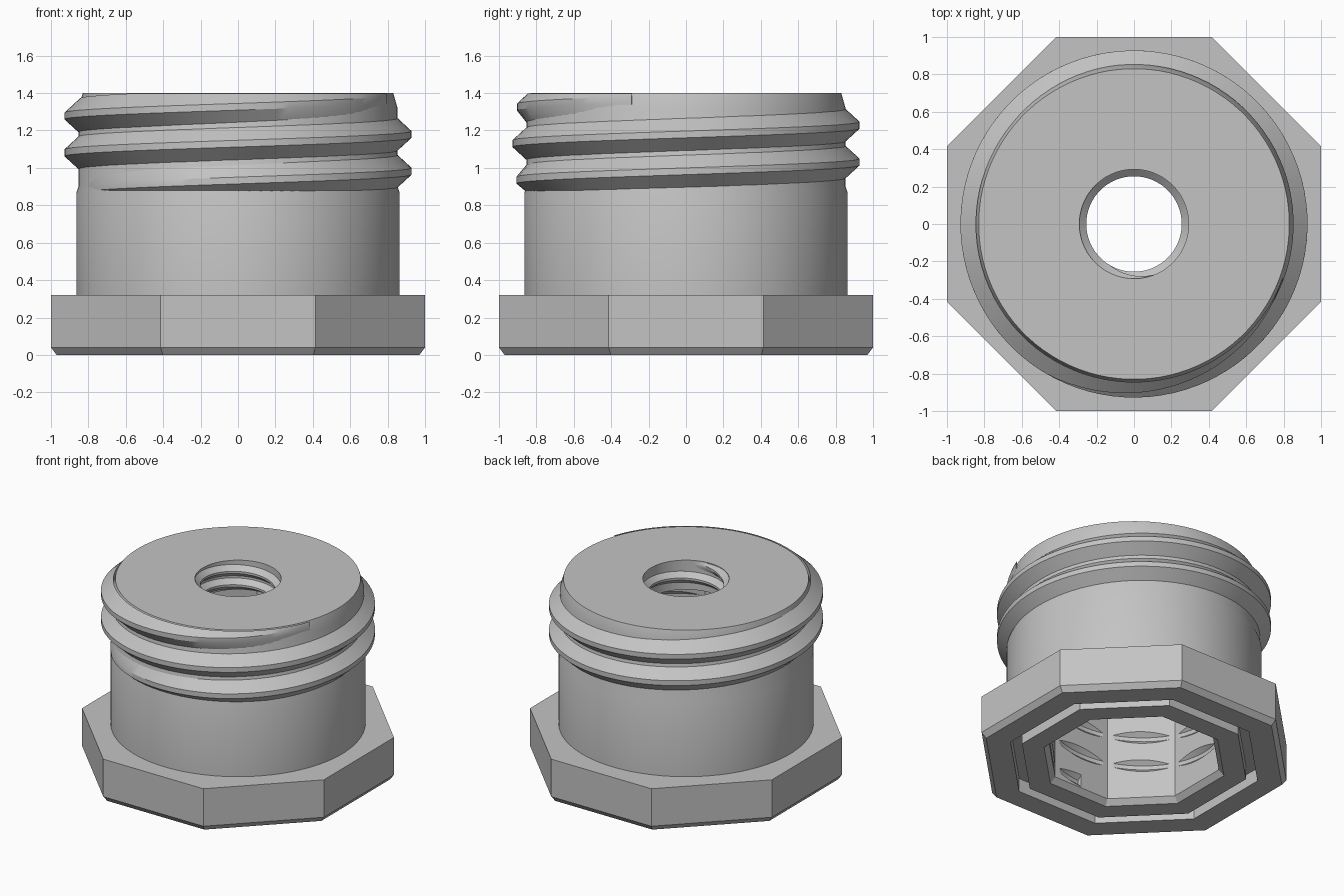
import bpy, bmesh
from math import pi, cos, sin, radians

cube = bpy.data.objects.get("Cube")
if cube:
    bpy.data.objects.remove(cube, do_unlink=True)

grey = bpy.data.materials.new("light_grey")
grey.use_nodes = True
grey.diffuse_color = (0.55, 0.55, 0.55, 1)
grey.node_tree.nodes["Principled BSDF"].inputs["Base Color"].default_value = grey.diffuse_color


def finish(name, bm, smooth=True):
    bmesh.ops.recalc_face_normals(bm, faces=bm.faces)
    mesh = bpy.data.meshes.new(name)
    bm.to_mesh(mesh)
    bm.free()
    mesh.materials.append(grey)
    obj = bpy.data.objects.new(name, mesh)
    bpy.context.collection.objects.link(obj)
    if smooth:
        bpy.ops.object.select_all(action='DESELECT')
        obj.select_set(True)
        bpy.context.view_layer.objects.active = obj
        bpy.ops.object.shade_smooth_by_angle(angle=radians(30))
    return obj


def bridge(bm, rings, close):
    """Join matching rings of vertices; optionally join the last to the first."""
    n = len(rings[0])
    count = len(rings)
    for i in range(count if close else count - 1):
        a, b = rings[i], rings[(i + 1) % count]
        for j in range(n):
            k = (j + 1) % n
            bm.faces.new((a[j], a[k], b[k], b[j]))


def revolve(name, profile, sides, smooth):
    """Turn a closed (radius, height) profile; radii are measured to the flats."""
    bm = bmesh.new()
    rings = []
    for r, z in profile:
        r /= cos(pi / sides)
        angles = [2 * pi * (i + 0.5) / sides for i in range(sides)]
        rings.append([bm.verts.new((r * cos(a), r * sin(a), z)) for a in angles])
    bridge(bm, rings, True)
    return finish(name, bm, smooth)


def helix(name, start, end, pitch, z0, root, crest, half_root, half_crest,
          ramp_in=0, ramp_out=0, low=-9, high=9):
    """Sweep a trapezoid thread; z0 is the crest height at angle zero (degrees)."""
    bm = bmesh.new()
    rings = []
    steps = int((end - start) / 4)
    for i in range(steps + 1):
        deg = start + (end - start) * i / steps
        grow = 1
        if ramp_in:
            grow = min(grow, (deg - start) / ramp_in)
        if ramp_out:
            grow = min(grow, (end - deg) / ramp_out)
        tip = root + (crest - root) * max(grow, 0.05)
        a, z = radians(deg), z0 + pitch * deg / 360
        section = ((root, -half_root), (tip, -half_crest), (tip, half_crest), (root, half_root))
        rings.append([bm.verts.new((r * cos(a), r * sin(a), min(max(z + dz, low), high)))
                      for r, dz in section])
    bridge(bm, rings, False)
    bm.faces.new(rings[0])
    bm.faces.new(rings[-1])
    return finish(name, bm)


# Octagonal flange with a grooved underside and an octagonal socket
flange = revolve("octagonal_flange", [
    (1, 0.32), (1, 0.04), (0.97, 0), (0.81, 0), (0.81, 0.1), (0.735, 0.1), (0.735, 0),
    (0.59, 0), (0.556, 0.04), (0.556, 1.2), (0.72, 1.2), (0.72, 0.32)], 8, False)

# Helical grooves that bite into the flats of the socket
cutter = helix("socket_groove_cutter", -90, 1440, 0.22, 0.15, 0.5, 0.588, 0.1, 0.015)
cutter.hide_render = True
cut = flange.modifiers.new("grooves", 'BOOLEAN')
cut.operation = 'DIFFERENCE'
cut.solver = 'EXACT'
cut.object = cutter
graph = bpy.context.evaluated_depsgraph_get()
flange.data = bpy.data.meshes.new_from_object(flange.evaluated_get(graph))
flange.modifiers.clear()
bpy.data.objects.remove(cutter, do_unlink=True)

# Round barrel with a flat drilled end
revolve("barrel", [
    (0.863, 0.3), (0.863, 0.87), (0.853, 0.9), (0.853, 1.32), (0.83, 1.4),
    (0.292, 1.4), (0.292, 1.18), (0.7, 1.18), (0.7, 0.3)], 96, True)

# Outer thread, fading in at the bottom and out at the top
helix("outer_thread", -170, 700, 0.197, 0.982, 0.845, 0.928, 0.094, 0.018,
      ramp_in=110, ramp_out=100, low=0.865, high=1.399)

# Inner thread of the top hole
helix("hole_thread", -360, 300, 0.1, 1.29, 0.297, 0.255, 0.046, 0.008,
      ramp_in=60, ramp_out=60, low=1.181, high=1.399)
